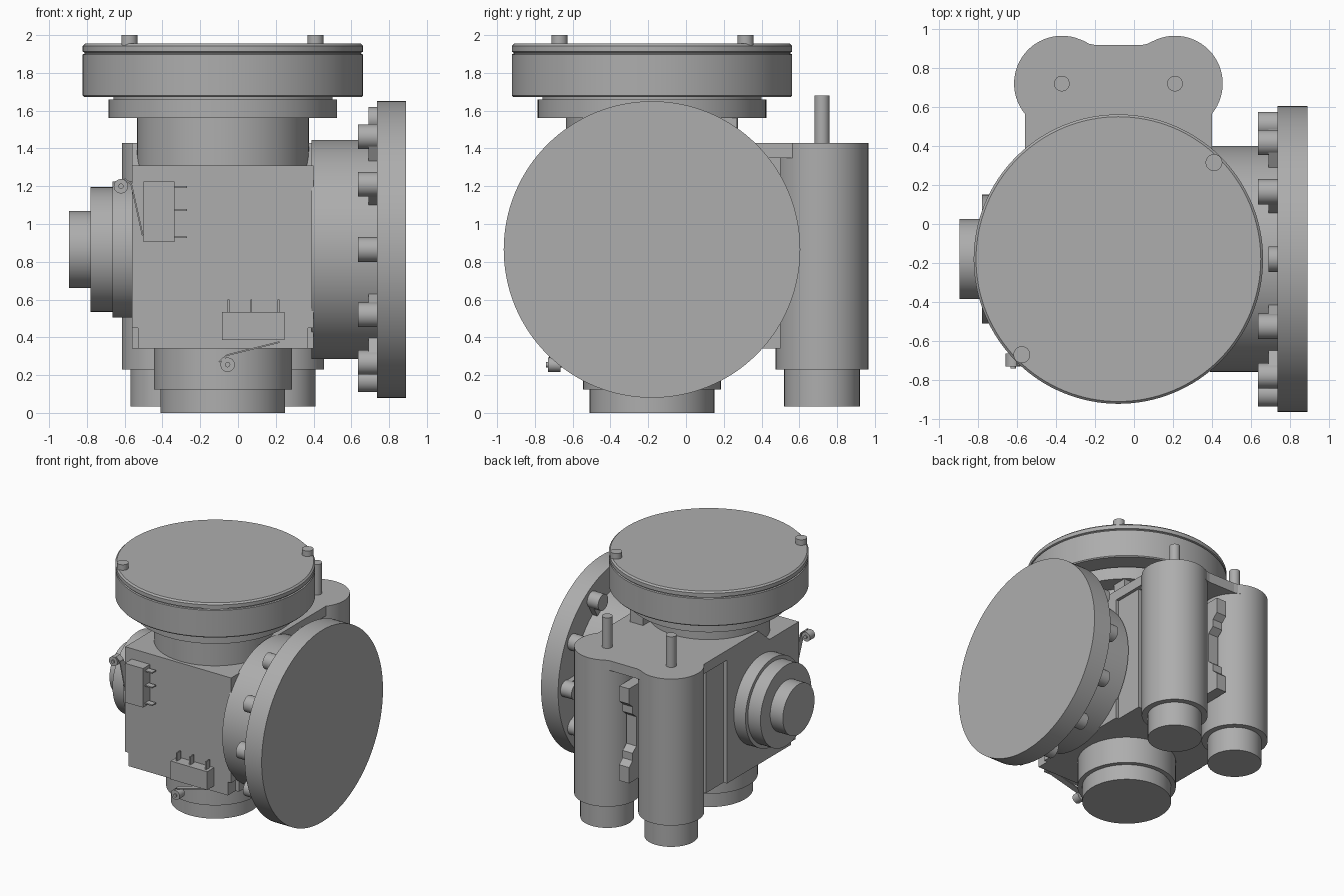
import bpy, bmesh, math
from mathutils import Matrix, Vector

cube = bpy.data.objects.get("Cube")
if cube:
    bpy.data.objects.remove(cube)

grey = bpy.data.materials.new("plain grey")
grey.use_nodes = True
GREY = (0.42, 0.42, 0.42, 1)
grey.diffuse_color = GREY
grey.node_tree.nodes["Principled BSDF"].inputs["Base Color"].default_value = GREY

CX, CY, CZ = -0.08, -0.18, 0.865   # common axes of the housing


def finish(bm, name, smooth=False):
    bmesh.ops.recalc_face_normals(bm, faces=bm.faces[:])
    me = bpy.data.meshes.new(name)
    bm.to_mesh(me)
    bm.free()
    me.materials.append(grey)
    ob = bpy.data.objects.new(name, me)
    bpy.context.collection.objects.link(ob)
    if smooth:
        bpy.ops.object.select_all(action='DESELECT')
        ob.select_set(True)
        bpy.context.view_layer.objects.active = ob
        bpy.ops.object.shade_smooth_by_angle(angle=math.radians(30))
    return ob


def turned(name, origin, axis, profile, seg=96):
    """Lathe a list of (radius, distance along axis) around the axis."""
    bm = bmesh.new()
    rings = []
    for r, h in profile:
        rings.append([bm.verts.new((r * math.cos(2 * math.pi * i / seg),
                                    r * math.sin(2 * math.pi * i / seg), h)) for i in range(seg)])
    for a, b in zip(rings, rings[1:]):
        for i in range(seg):
            j = (i + 1) % seg
            bm.faces.new((a[i], a[j], b[j], b[i]))
    bm.faces.new(rings[0])
    bm.faces.new(rings[-1])
    rot = Vector((0, 0, 1)).rotation_difference(Vector(axis)).to_matrix().to_4x4()
    bm.transform(Matrix.Translation(origin) @ rot)
    return finish(bm, name, True)


def box(name, x0, x1, y0, y1, z0, z1):
    bm = bmesh.new()
    bmesh.ops.create_cube(bm, size=1)
    bm.transform(Matrix.Translation(((x0 + x1) / 2, (y0 + y1) / 2, (z0 + z1) / 2))
                 @ Matrix.Diagonal((x1 - x0, y1 - y0, z1 - z0, 1)))
    return finish(bm, name)


def extruded(name, points, place, lo, hi):
    """Extrude a 2D outline; place(u, v, depth) gives the 3D point."""
    bm = bmesh.new()
    a = [bm.verts.new(place(u, v, lo)) for u, v in points]
    b = [bm.verts.new(place(u, v, hi)) for u, v in points]
    bm.faces.new(a)
    bm.faces.new(b)
    for i in range(len(a)):
        j = (i + 1) % len(a)
        bm.faces.new((a[i], a[j], b[j], b[i]))
    return finish(bm, name)


def along_x(u, v, d):
    return (d, u, v)


def along_y(u, v, d):
    return (u, d, v)


def along_z(u, v, d):
    return (u, v, d)


# Housing with the raised rear shelf, and the notched front slab
extruded("housing", [(-0.56, 0.34), (0.27, 0.34), (0.27, 1.35), (0.565, 1.35), (0.565, 1.43),
                     (-0.14, 1.43), (-0.28, 1.31), (-0.56, 1.31)], along_x, -0.56, 0.40)
extruded("housing_front", [(-0.53, 0.34), (0.37, 0.34), (0.37, 0.45), (0.40, 0.45), (0.40, 1.31),
                           (-0.56, 1.31), (-0.56, 0.45), (-0.53, 0.45)], along_y, -0.66, -0.56)
box("rear_wall", -0.53, 0.375, 0.27, 0.50, 0.34, 1.35)

# Top neck, flange and round cover
turned("top_neck", (CX, CY, 0), (0, 0, 1), [(0.455, 1.30), (0.455, 1.56)])
turned("top_flange", (CX, CY, 0), (0, 0, 1),
       [(0.605, 1.56), (0.605, 1.66), (0.58, 1.66), (0.58, 1.68)])
turned("top_cover", (CX, CY, 0), (0, 0, 1),
       [(0.735, 1.672), (0.742, 1.68), (0.742, 1.898), (0.732, 1.902), (0.732, 1.908),
        (0.742, 1.912), (0.742, 1.943), (0.73, 1.955)], 128)
for i, (x, y) in enumerate([(-0.575, -0.67), (0.41, 0.315)]):
    turned(f"cover_pin_{i + 1}", (x, y, 0), (0, 0, 1), [(0.043, 1.94), (0.043, 2.0)], 32)
box("neck_stop", 0.20, 0.32, 0.15, 0.27, 1.42, 1.57)

# Bottom spigot
turned("bottom_spigot", (CX, CY, 0), (0, 0, 1),
       [(0.33, 0), (0.33, 0.125), (0.365, 0.125), (0.365, 0.36)])

# Stepped side boss
turned("side_boss", (0, CY, CZ), (-1, 0, 0),
       [(0.36, 0.54), (0.36, 0.665), (0.33, 0.665), (0.33, 0.78), (0.205, 0.78), (0.205, 0.895)])

# Large side drum, its lugs and end disc
turned("side_drum", (0, CY, CZ), (1, 0, 0), [(0.58, 0.39), (0.58, 0.74)])
turned("end_disc", (0, CY, CZ), (1, 0, 0), [(0.785, 0.735), (0.785, 0.89)], 128)
for i in range(12):
    a = i * math.pi / 6
    y, z = CY + 0.69 * math.cos(a), CZ + 0.69 * math.sin(a)
    start = 0.69 if i == 3 else 0.635
    turned(f"disc_lug_{i + 1}", (0, y, z), (1, 0, 0), [(0.065, start), (0.065, 0.74)], 32)
    # web tying the lug to the drum
    bm = bmesh.new()
    bmesh.ops.create_cube(bm, size=1)
    bm.transform(Matrix.Translation((0, CY, CZ)) @ Matrix.Rotation(a, 4, 'X')
                 @ Matrix.Translation((0.715, 0.62, 0)) @ Matrix.Diagonal((0.05, 0.14, 0.12, 1)))
    finish(bm, f"lug_web_{i + 1}")

# Twin motors with shafts
for side, x in (("right", -0.37), ("left", 0.21)):
    turned(f"{side}_motor", (x, 0.72, 0), (0, 0, 1),
           [(0.2, 0.035), (0.2, 0.23), (0.245, 0.23), (0.245, 1.43)], 64)
    turned(f"{side}_motor_shaft", (x, 0.72, 0), (0, 0, 1), [(0.04, 1.42), (0.04, 1.68)], 32)

# Shelf bridging the motors, with filleted rear edge
extruded("motor_bridge", [(-0.37, 0.55), (0.21, 0.55), (0.21, 0.80), (0.10, 0.94), (0.07, 0.924),
                          (0.04, 0.918), (-0.20, 0.918), (-0.23, 0.924), (-0.26, 0.94),
                          (-0.37, 0.80)], along_z, 1.35, 1.43)
# Toothed rib between the motors
extruded("motor_rib", [(0.64, 0.47), (0.915, 0.47), (0.915, 0.60), (0.87, 0.64), (0.87, 0.70),
                       (0.82, 0.74), (0.82, 0.98), (0.87, 1.02), (0.87, 1.08), (0.915, 1.12),
                       (0.915, 1.245), (0.64, 1.245)], along_x, -0.125, -0.035)


# Limit switches with terminals, lever and roller
def lever(name, p, q, t=0.008):
    p, q = Vector(p), Vector(q)
    n = Vector((p.y - q.y, q.x - p.x)).normalized() * t / 2
    extruded(name, [p + n, q + n, q - n, p - n], along_y, -0.725, -0.675)


def roller(name, x, z):
    turned(name, (x, 0, z), (0, -1, 0), [(0.038, 0.665), (0.038, 0.73)], 32)
    turned(name + "_pin", (x, 0, z), (0, -1, 0), [(0.014, 0.655), (0.014, 0.74)], 16)


box("upper_switch", -0.50, -0.335, -0.75, -0.65, 0.905, 1.225)
for i, z in enumerate((0.93, 1.075, 1.195)):
    box(f"upper_terminal_{i + 1}", -0.34, -0.27, -0.725, -0.675, z - 0.005, z + 0.005)
lever("upper_lever", (-0.505, 0.94), (-0.565, 1.21))
lever("upper_lever_tip", (-0.565, 1.21), (-0.60, 1.24))
roller("upper_roller", -0.62, 1.20)

box("lower_switch", -0.085, 0.245, -0.75, -0.65, 0.385, 0.535)
for i, x in enumerate((-0.05, 0.07, 0.215)):
    box(f"lower_terminal_{i + 1}", x - 0.005, x + 0.005, -0.725, -0.675, 0.53, 0.60)
lever("lower_lever", (0.22, 0.375), (-0.06, 0.305))
lever("lower_lever_tip", (-0.06, 0.305), (-0.10, 0.27))
roller("lower_roller", -0.055, 0.255)
